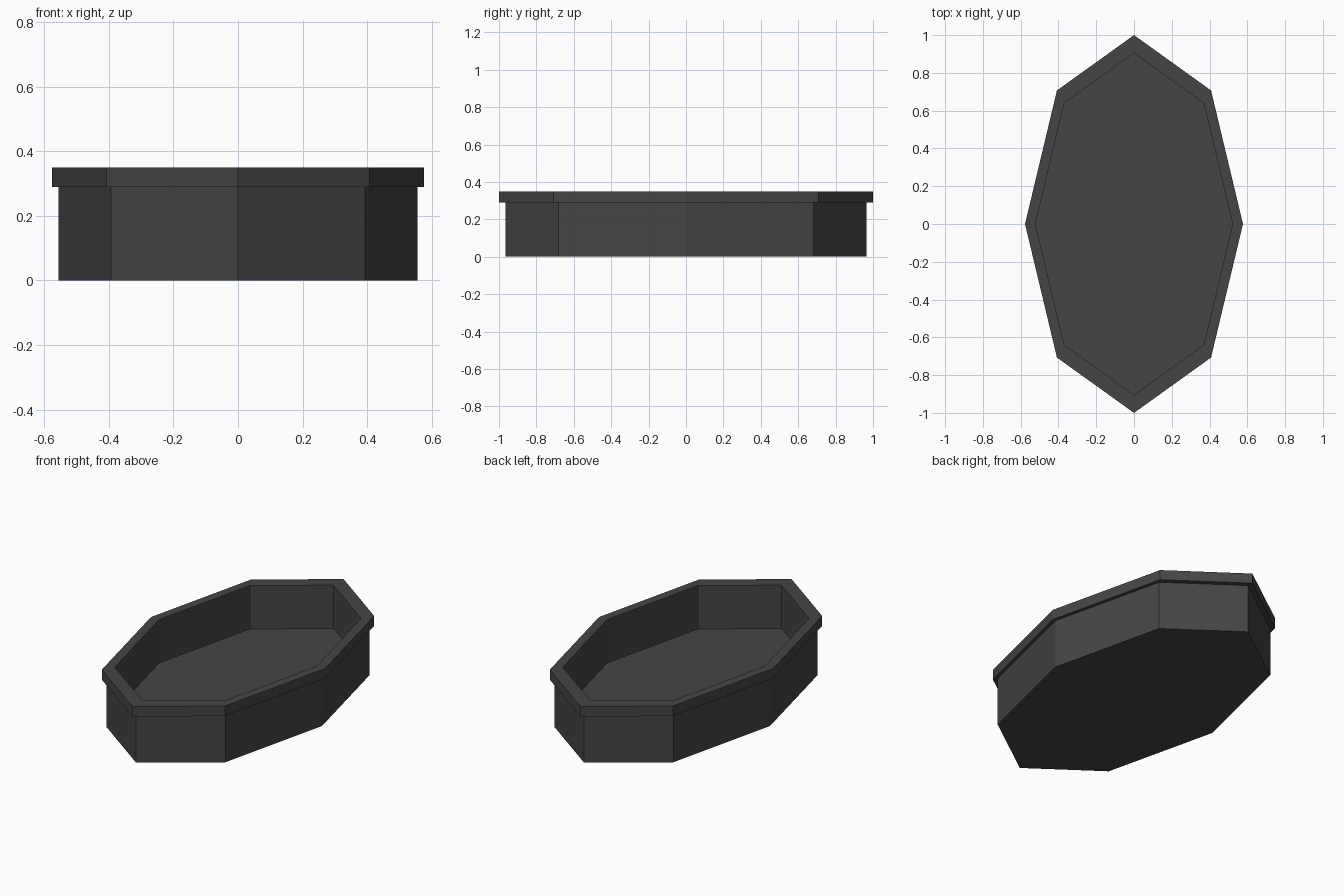
import bpy, bmesh, math

if "Cube" in bpy.data.objects:
    bpy.data.objects.remove(bpy.data.objects["Cube"])

# Single flat colour
mat = bpy.data.materials.new("dark grey")
mat.diffuse_color = (0.06, 0.06, 0.06, 1)
mat.use_nodes = True
mat.node_tree.nodes["Principled BSDF"].inputs["Base Color"].default_value = mat.diffuse_color

RX, RY, SIDES = 0.577, 1.0, 8

# Tray profile from the underside, up the wall, over the rim, down to the floor: (scale, z)
profile = [(0.965, 0.0), (0.965, 0.29), (1.0, 0.29), (1.0, 0.35),
           (0.905, 0.35), (0.905, 0.09)]

bm = bmesh.new()
rings = []
for s, z in profile:
    rings.append([bm.verts.new((RX * s * math.cos(2 * math.pi * i / SIDES),
                                RY * s * math.sin(2 * math.pi * i / SIDES), z))
                  for i in range(SIDES)])

# Walls and rim
for a, b in zip(rings, rings[1:]):
    for i in range(SIDES):
        j = (i + 1) % SIDES
        bm.faces.new((a[i], a[j], b[j], b[i]))

# Underside and inner floor
bm.faces.new(rings[0][::-1])
bm.faces.new(rings[-1])
bmesh.ops.recalc_face_normals(bm, faces=bm.faces[:])

mesh = bpy.data.meshes.new("octagonal_tray")
bm.to_mesh(mesh)
bm.free()
mesh.materials.append(mat)
bpy.context.collection.objects.link(bpy.data.objects.new("octagonal_tray", mesh))
